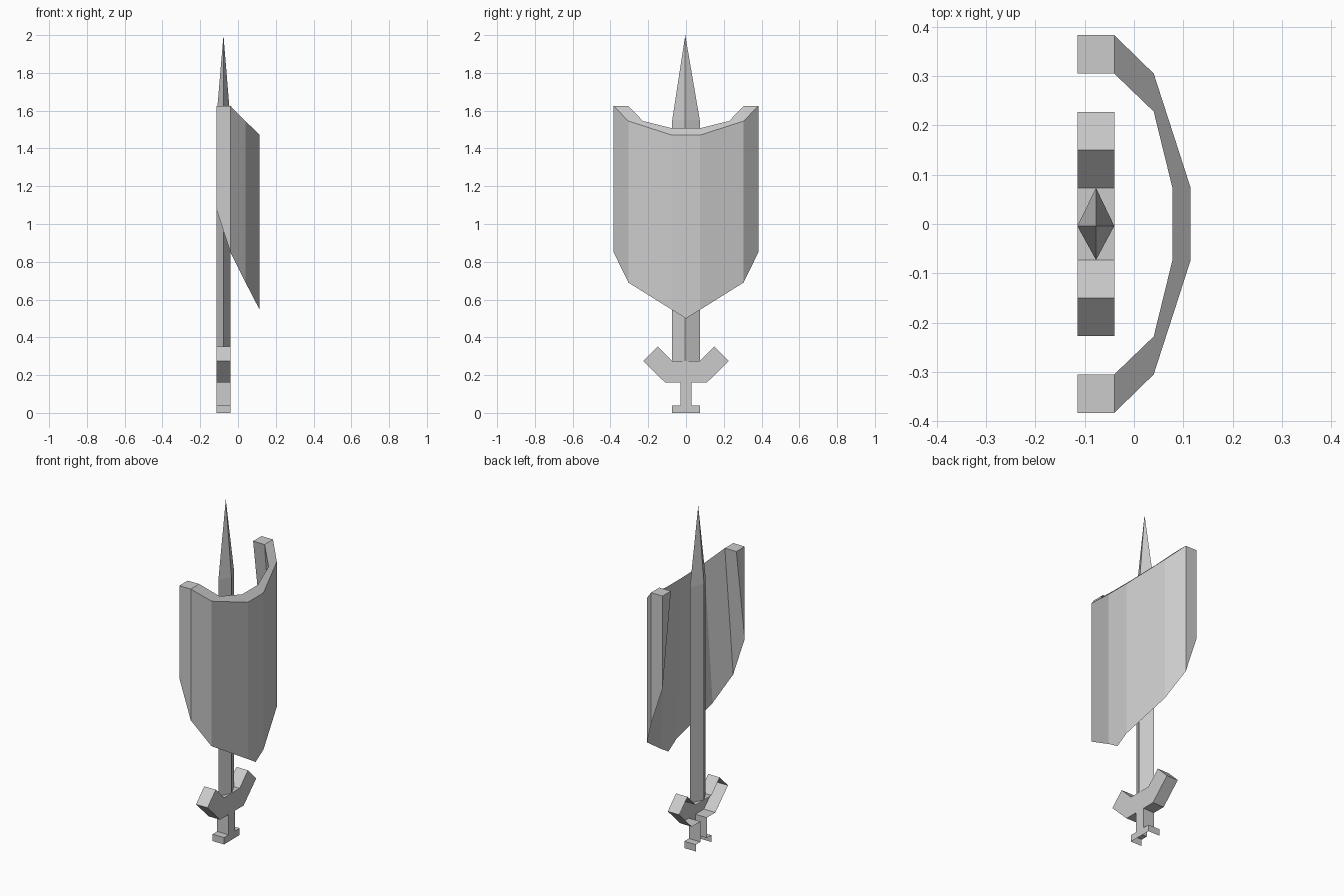
import bpy, bmesh

cube = bpy.data.objects.get("Cube")
if cube:
    bpy.data.objects.remove(cube)

steel = bpy.data.materials.new("plain_grey")
steel.use_nodes = True
GREY = (0.6, 0.6, 0.6, 1)
steel.diffuse_color = GREY
steel.node_tree.nodes["Principled BSDF"].inputs["Base Color"].default_value = GREY

BACK, FRONT, MID = -0.115, -0.04, -0.077


def make(name, build):
    bm = bmesh.new()
    build(bm)
    bmesh.ops.recalc_face_normals(bm, faces=bm.faces)
    mesh = bpy.data.meshes.new(name)
    bm.to_mesh(mesh)
    bm.free()
    mesh.materials.append(steel)
    bpy.context.collection.objects.link(bpy.data.objects.new(name, mesh))


def mirrored(half):
    """Half profile of (y, ...) tuples, continued on the other side in reverse."""
    return half + [(-p[0], *p[1:]) for p in reversed(half)]


# Curved shield: sloped rim on top, walls tapering to a knife edge below
def shield(bm):
    outer = mirrored([(0.383, BACK, 1.08), (0.383, FRONT, 0.85),
                      (0.305, 0.04, 0.69), (0.073, 0.115, 0.545)])
    inner = mirrored([(0.305, BACK), (0.305, FRONT), (0.228, 0.04), (0.073, 0.078)])

    def rim(y, x):
        return bm.verts.new((x, y, 1.585 - max(x, FRONT)))

    top_out = [rim(y, x) for y, x, z in outer]
    top_in = [rim(y, x) for y, x in inner]
    low = [bm.verts.new((x, y, z)) for y, x, z in outer]
    tip = bm.verts.new((0.115, 0, 0.5))
    for i in range(len(outer) - 1):
        j = i + 1
        bm.faces.new((top_out[i], top_out[j], top_in[j], top_in[i]))
        point = [tip] if i == 3 else []
        bm.faces.new([top_out[i], low[i], *point, low[j], top_out[j]])
        bm.faces.new((top_in[i], low[i], low[j], top_in[j]))
        if point:
            bm.faces.new((low[i], tip, low[j]))
    for i in (0, -1):
        bm.faces.new((top_out[i], top_in[i], low[i]))


# Diamond-section blade with a long point
def blade(bm):
    section = [(BACK, -0.004), (MID, -0.073), (FRONT, -0.004), (MID, 0.073)]
    low, high = ([bm.verts.new((x, y, z)) for x, y in section] for z in (0.275, 1.55))
    tip = bm.verts.new((MID, -0.004, 2))
    for i in range(4):
        j = (i + 1) % 4
        bm.faces.new((low[i], low[j], high[j], high[i]))
        bm.faces.new((high[i], high[j], tip))


# Hilt pieces: a front plate with side walls, open at the back
def shell(half, skip=()):
    def build(bm):
        profile = mirrored(half)
        front = [bm.verts.new((FRONT, y, z)) for y, z in profile]
        back = [bm.verts.new((BACK, y, z)) for y, z in profile]
        bm.faces.new(front)
        for i in range(len(profile)):
            j = (i + 1) % len(profile)
            if i not in skip:
                bm.faces.new((front[i], front[j], back[j], back[i]))
    return build


make("shield", shield)
make("blade", blade)
# Guard, grip and pommel share one outline; the pommel is open underneath
make("hilt", shell([(0.073, 0.275), (0.15, 0.352), (0.227, 0.275), (0.11, 0.16),
                    (0.03, 0.16), (0.03, 0.04), (0.073, 0.04), (0.073, 0)], skip=(7,)))
